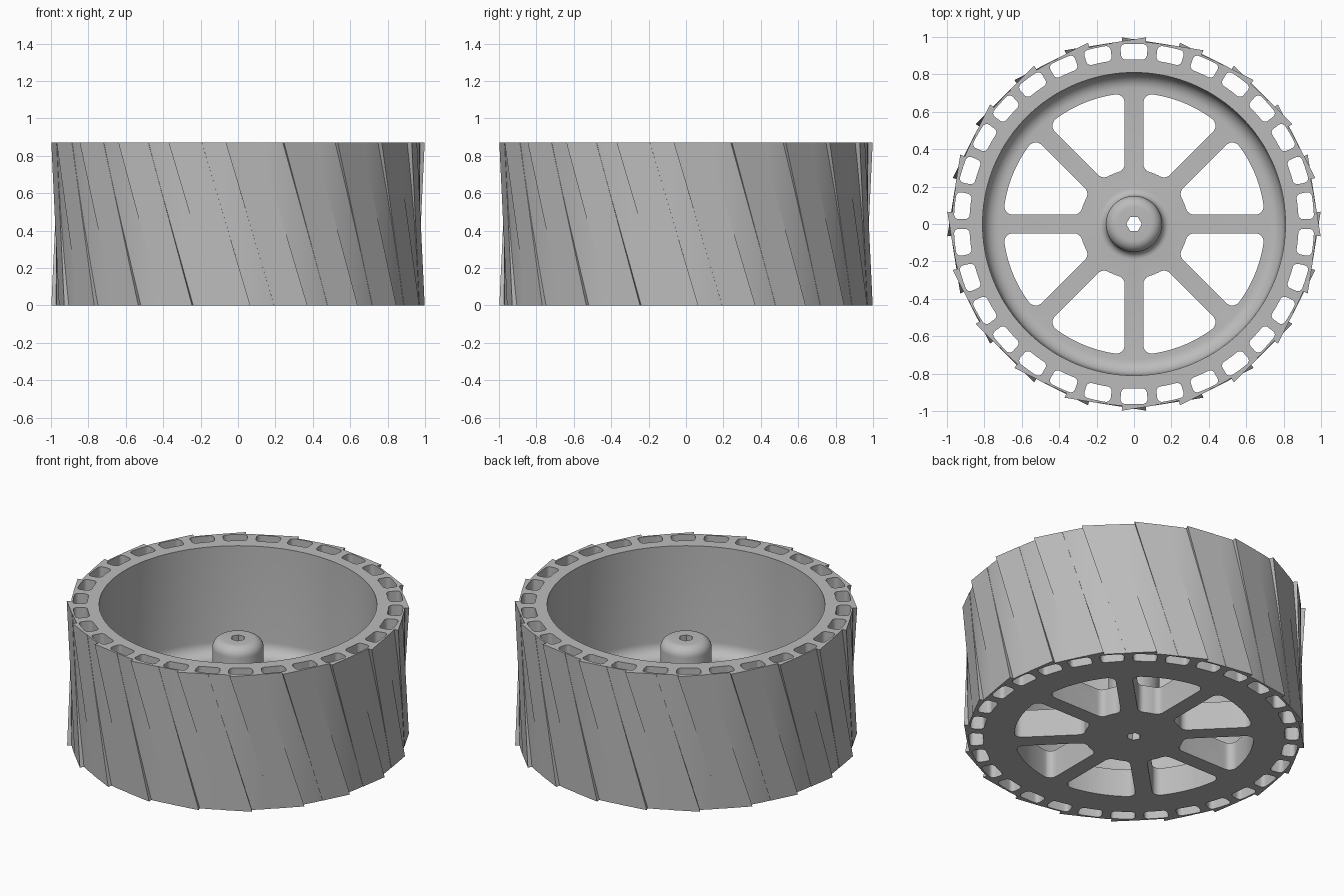
import bpy, bmesh, math
from mathutils import Matrix, Vector

cube = bpy.data.objects.get("Cube")
if cube:
    bpy.data.objects.remove(cube, do_unlink=True)

HEIGHT, FLOOR = 0.87, 0.18
BODY_R, PAD_R = 0.974, 0.9755

grey = bpy.data.materials.new("light_grey")
grey.use_nodes = True
colour = (0.5, 0.5, 0.5, 1)
grey.diffuse_color = colour
grey.node_tree.nodes["Principled BSDF"].inputs["Base Color"].default_value = colour


def make_object(name, bm):
    bmesh.ops.recalc_face_normals(bm, faces=bm.faces)
    mesh = bpy.data.meshes.new(name)
    bm.to_mesh(mesh)
    bm.free()
    mesh.materials.append(grey)
    obj = bpy.data.objects.new(name, mesh)
    bpy.context.collection.objects.link(obj)
    return obj


def activate(obj):
    bpy.ops.object.select_all(action="DESELECT")
    obj.select_set(True)
    bpy.context.view_layer.objects.active = obj


def arc(cx, cy, r, start, end, steps=6):
    angles = [start + (end - start) * i / steps for i in range(steps + 1)]
    return [(cx + r * math.cos(a), cy + r * math.sin(a)) for a in angles]


def prism(bm, points):
    face = bm.faces.new([bm.verts.new((x, y, -0.1)) for x, y in points])
    new = bmesh.ops.extrude_face_region(bm, geom=[face])["geom"]
    verts = [g for g in new if isinstance(g, bmesh.types.BMVert)]
    bmesh.ops.translate(bm, vec=(0, 0, 1.1), verts=verts)


def ring_of_holes(bm, count, half_web, r_in, r_out, fillet, steps):
    """Rounded openings between evenly spaced straight webs."""
    off, sector = half_web + fillet, 2 * math.pi / count
    ri, ro = r_in + fillet, r_out - fillet
    ai, ao = math.asin(off / ri), math.asin(off / ro)
    down = -math.pi / 2
    side = arc(math.sqrt(ri**2 - off**2), off, fillet, ai - math.pi, down)
    side += arc(math.sqrt(ro**2 - off**2), off, fillet, down, ao)
    c, s = math.cos(sector), math.sin(sector)
    mirrored = [(x * c + y * s, x * s - y * c) for x, y in reversed(side)]
    outer = arc(0, 0, r_out, ao, sector - ao, steps)[1:-1]
    inner = arc(0, 0, r_in, sector - ai, ai, steps)[1:-1]
    outline = side + outer + mirrored + inner
    for k in range(count):
        turn = Matrix.Rotation(k * sector, 2)
        prism(bm, [turn @ Vector(p) for p in outline])


# Turned body: rim, floor and rounded hub in one profile
half = math.pi / 2
profile = [(0.02, 0), (BODY_R, 0), (BODY_R, HEIGHT), (0.81, HEIGHT)]
profile += arc(0.725, FLOOR + 0.08, 0.08, 0, -half, 8)
profile += arc(0.19, FLOOR + 0.04, 0.04, -half, -2 * half)
profile += arc(0.09, 0.595, 0.06, 0, half, 8) + [(0.02, 0.655)]
bm = bmesh.new()
loop = [bm.verts.new((r, 0, z)) for r, z in profile]
edges = [bm.edges.new((a, b)) for a, b in zip(loop, loop[1:] + loop[:1])]
bmesh.ops.spin(bm, geom=loop + edges, cent=(0, 0, 0), axis=(0, 0, 1),
               angle=2 * math.pi, steps=144, use_merge=True)
bmesh.ops.remove_doubles(bm, verts=bm.verts, dist=0.0001)
body = make_object("wheel_body", bm)

# Openings: rim slots, spoke windows and hexagonal axle hole
bm = bmesh.new()
ring_of_holes(bm, 30, 0.026, 0.88, 0.963, 0.025, 3)
ring_of_holes(bm, 8, 0.05, 0.29, 0.70, 0.045, 12)
prism(bm, arc(0, 0, 0.042, 0, 2 * math.pi, 6)[:-1])
cutter = make_object("opening_cutter", bm)
cutter.hide_render = True

cut = body.modifiers.new("openings", "BOOLEAN")
cut.operation, cut.solver, cut.object = "DIFFERENCE", "EXACT", cutter
activate(body)
bpy.ops.object.modifier_apply(modifier=cut.name)
bpy.data.objects.remove(cutter, do_unlink=True)
bpy.ops.object.shade_smooth_by_angle(angle=math.radians(30))

# Slanted flat tread pads whose far corners stand proud of the rim
bm = bmesh.new()
ROWS, COLS, PAD_HALF, LEAN = 12, 4, 0.09, 0.131
for k in range(20):
    turn = Matrix.Rotation(math.radians(9 + 18 * k), 3, "Z")
    outer, inner = [], []
    for i in range(ROWS + 1):
        t = i / ROWS
        for j in range(COLS + 1):
            x = PAD_HALF * (2 * j / COLS - 1) + LEAN * (1 - 2 * t)
            p = Vector((PAD_R, x, 0))
            q = p.normalized() * 0.968
            p.z = q.z = HEIGHT * t
            outer.append(bm.verts.new(turn @ p))
            inner.append(bm.verts.new(turn @ q))
    w = COLS + 1
    for i in range(ROWS):
        for j in range(COLS):
            n = i * w + j
            quad = (n, n + 1, n + w + 1, n + w)
            bm.faces.new([outer[m] for m in quad])
            bm.faces.new([inner[m] for m in reversed(quad)])
    rim = [(j, j + 1) for j in range(COLS)]
    rim += [(ROWS * w + j + 1, ROWS * w + j) for j in range(COLS)]
    rim += [(i * w + COLS, (i + 1) * w + COLS) for i in range(ROWS)]
    rim += [((i + 1) * w, i * w) for i in range(ROWS)]
    for a, b in rim:
        bm.faces.new((outer[b], outer[a], inner[a], inner[b]))
pads = make_object("tread_pads", bm)
activate(pads)
bpy.ops.object.shade_smooth_by_angle(angle=math.radians(30))
